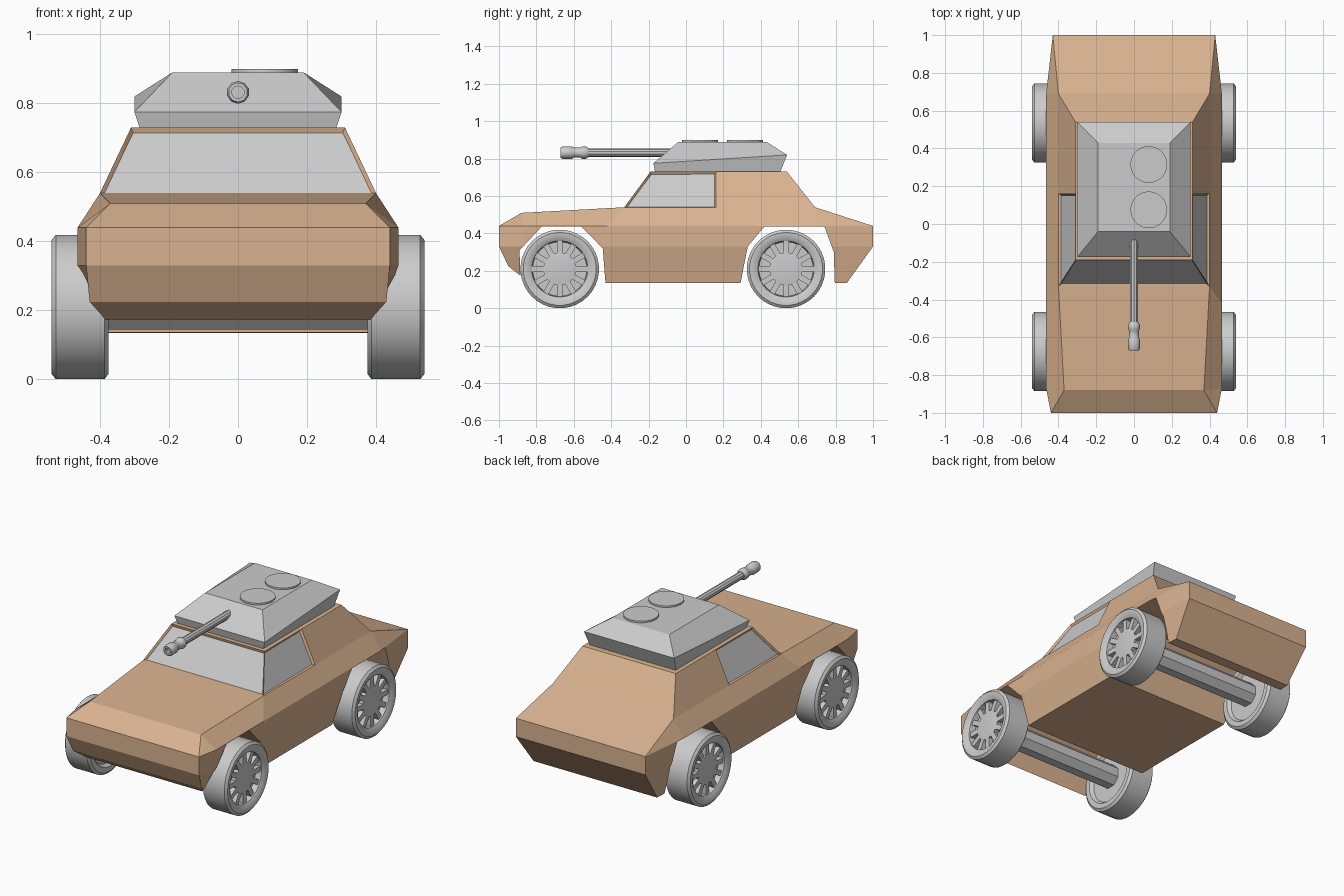
import bpy, bmesh, math
from mathutils import Matrix, Vector

if "Cube" in bpy.data.objects:
    bpy.data.objects.remove(bpy.data.objects["Cube"])

paint = bpy.data.materials.new("brown_paint")
paint.diffuse_color = (0.7, 0.45, 0.28, 1)
paint.use_nodes = True
paint.node_tree.nodes["Principled BSDF"].inputs["Base Color"].default_value = paint.diffuse_color


def finish(name, bm, mat=None, smooth=False):
    bmesh.ops.remove_doubles(bm, verts=bm.verts, dist=1e-5)
    bmesh.ops.recalc_face_normals(bm, faces=bm.faces)
    me = bpy.data.meshes.new(name)
    bm.to_mesh(me)
    bm.free()
    ob = bpy.data.objects.new(name, me)
    bpy.context.collection.objects.link(ob)
    if mat:
        me.materials.append(mat)
    if smooth:
        activate(ob)
        bpy.ops.object.shade_smooth_by_angle(angle=math.radians(35))
    return ob


def activate(ob):
    bpy.ops.object.select_all(action='DESELECT')
    ob.select_set(True)
    bpy.context.view_layer.objects.active = ob


def loft(rings):
    """Skin closed rings; the ends are capped with strips of quads."""
    bm = bmesh.new()
    vs = [[bm.verts.new(p) for p in r] for r in rings]
    n = len(rings[0])
    for a, b in zip(vs, vs[1:]):
        for i in range(n):
            j = (i + 1) % n
            bm.faces.new((a[i], a[j], b[j], b[i]))
    for r in (vs[0], vs[-1]):
        for i in range(n // 2 - 1):
            bm.faces.new((r[i], r[i + 1], r[n - 2 - i], r[n - 1 - i]))
    return bm


def mirrored(half):
    return half + [(-x, y, z) for x, y, z in reversed(half)]


def lathe(name, profile, axis, centre, seg, smooth=True):
    """Revolve (distance along axis, radius) points around x, y or z."""
    bm = bmesh.new()
    rot = {'X': Matrix.Rotation(math.pi / 2, 4, 'Y'),
           'Y': Matrix.Rotation(-math.pi / 2, 4, 'X'), 'Z': Matrix()}[axis]
    vs = [[bm.verts.new(rot @ Vector((r * math.cos(t), r * math.sin(t), h)))
           for t in [2 * math.pi * (k + .5) / seg for k in range(seg)]]
          for h, r in profile]
    for a, b in zip(vs, vs[1:]):
        for i in range(seg):
            j = (i + 1) % seg
            bm.faces.new((a[i], a[j], b[j], b[i]))
    bm.faces.new(vs[0])
    bm.faces.new(vs[-1])
    ob = finish(name, bm, smooth=smooth)
    ob.location = centre
    return ob


# Hull: stations from nose to tail, each bottom / lower / upper / deck
stations = [
    [(.43, -.95, .225), (.44, -1, .33), (.44, -1, .44), (.37, -.88, .51)],
    [(.38, -.88, .17), (.465, -.87, .33), (.465, -.87, .44), (.37, -.88, .51)],
    [(.42, -.42, .135), (.465, -.42, .33), (.465, -.42, .44), (.40, -.33, .54)],
    [(.42, .69, .135), (.465, .69, .33), (.465, .69, .44), (.40, .69, .54)],
    [(.41, .86, .135), (.43, 1, .33), (.43, 1, .44), (.43, 1, .44)],
]
bm = loft([mirrored(s) for s in stations])
bmesh.ops.remove_doubles(bm, verts=bm.verts, dist=1e-5)
bmesh.ops.dissolve_degenerate(bm, edges=bm.edges, dist=1e-5)
hull = finish("hull", bm, paint)

# Wheel arches cut across the hull
arches = {
    "front_arch_cutter": [(-.88, 0), (-.89, .31), (-.77, .438), (-.56, .438), (-.445, .32), (-.42, 0)],
    "rear_arch_cutter": [(.265, 0), (.33, .33), (.42, .438), (.74, .438), (.79, .3), (.80, 0)],
}
for name, prof in arches.items():
    cutter = finish(name, loft([[(x, y, z) for y, z in prof] for x in (-.6, .6)]))
    cutter.hide_render = True
    activate(hull)
    mod = hull.modifiers.new("arch", 'BOOLEAN')
    mod.operation = 'DIFFERENCE'
    mod.solver = 'EXACT'
    mod.object = cutter
    bpy.ops.object.modifier_apply(modifier=mod.name)
    bpy.data.objects.remove(cutter)

# Cabin with recessed window openings; the panes become their own object
bm = loft([mirrored([(.40, yb, .54), (.31, yt, .73)])
           for yb, yt in ((-.33, -.19), (.16, .16), (.69, .54))])
bmesh.ops.recalc_face_normals(bm, faces=bm.faces)
openings = [f for f in bm.faces
            if f.calc_center_median().y < .1 and abs(f.normal.z) < .9]
bmesh.ops.inset_individual(bm, faces=openings, thickness=.012, depth=-.012)
panes = bmesh.new()
for f in openings:
    panes.faces.new([panes.verts.new(v.co) for v in f.verts])
    if f.normal.dot(panes.faces[:][-1].normal) < 0:
        panes.faces[:][-1].normal_flip()
bmesh.ops.delete(bm, geom=openings, context='FACES_ONLY')
finish("cabin", bm, paint)

me = bpy.data.meshes.new("windows")
panes.to_mesh(me)
panes.free()
bpy.context.collection.objects.link(bpy.data.objects.new("windows", me))


# Turret: foot, belt that rises to the rear, roof
def rect(x, y0, z0, y1, z1):
    return [(-x, y0, z0), (x, y0, z0), (x, y1, z1), (-x, y1, z1)]


finish("turret", loft([rect(.285, -.165, .73, .505, .73),
                       rect(.30, -.175, .775, .54, .82),
                       rect(.19, -.04, .89, .43, .89)]))

# Roof hatches
for name, y in (("front_hatch", .075), ("rear_hatch", .315)):
    lathe(name, [(.88, .097), (.90, .097)], 'Z', (.078, y, 0), 32)

# Gun barrel with muzzle brake
lathe("gun_barrel", [(-.03, .022), (-.53, .022)], 'Y', (0, 0, .832), 10)
lathe("muzzle", [(-.52, .024), (-.535, .033), (-.555, .033), (-.565, .027),
                 (-.60, .027), (-.61, .033), (-.66, .033), (-.67, .028),
                 (-.67, .018), (-.63, .018)], 'Y', (0, 0, .832), 10)

# Wheels and axles
tyre_profile = [(.02, .001), (.02, .15), (0, .165), (0, .195), (.012, .21),
                (.153, .21), (.165, .195), (.165, .175), (.15, .15),
                (.115, .145), (.115, .001)]
for end, y in (("front", -.675), ("rear", .535)):
    lathe(end + "_axle", [(-.40, .07), (.40, .07)], 'X', (0, y, .21), 8, False)
    for side, s in (("right", 1), ("left", -1)):
        centre = (s * .375, y, .21)
        parts = [lathe(f"{end}_{side}_wheel", tyre_profile, 'X', centre, 36),
                 lathe(f"{end}_{side}_hub", [(.11, .088), (.142, .088), (.146, .06)],
                       'X', centre, 24)]
        bm = bmesh.new()
        for k in range(12):
            m = (Matrix.Rotation(k * math.pi / 6, 4, 'X')
                 @ Matrix.Translation((.126, 0, .115))
                 @ Matrix.Diagonal((.032, .03, .068, 1)))
            bmesh.ops.create_cube(bm, size=1, matrix=m)
        spokes = finish(f"{end}_{side}_spokes", bm)
        spokes.location = centre
        for ob in parts + [spokes]:
            ob.rotation_euler.z = 0 if s > 0 else math.pi
